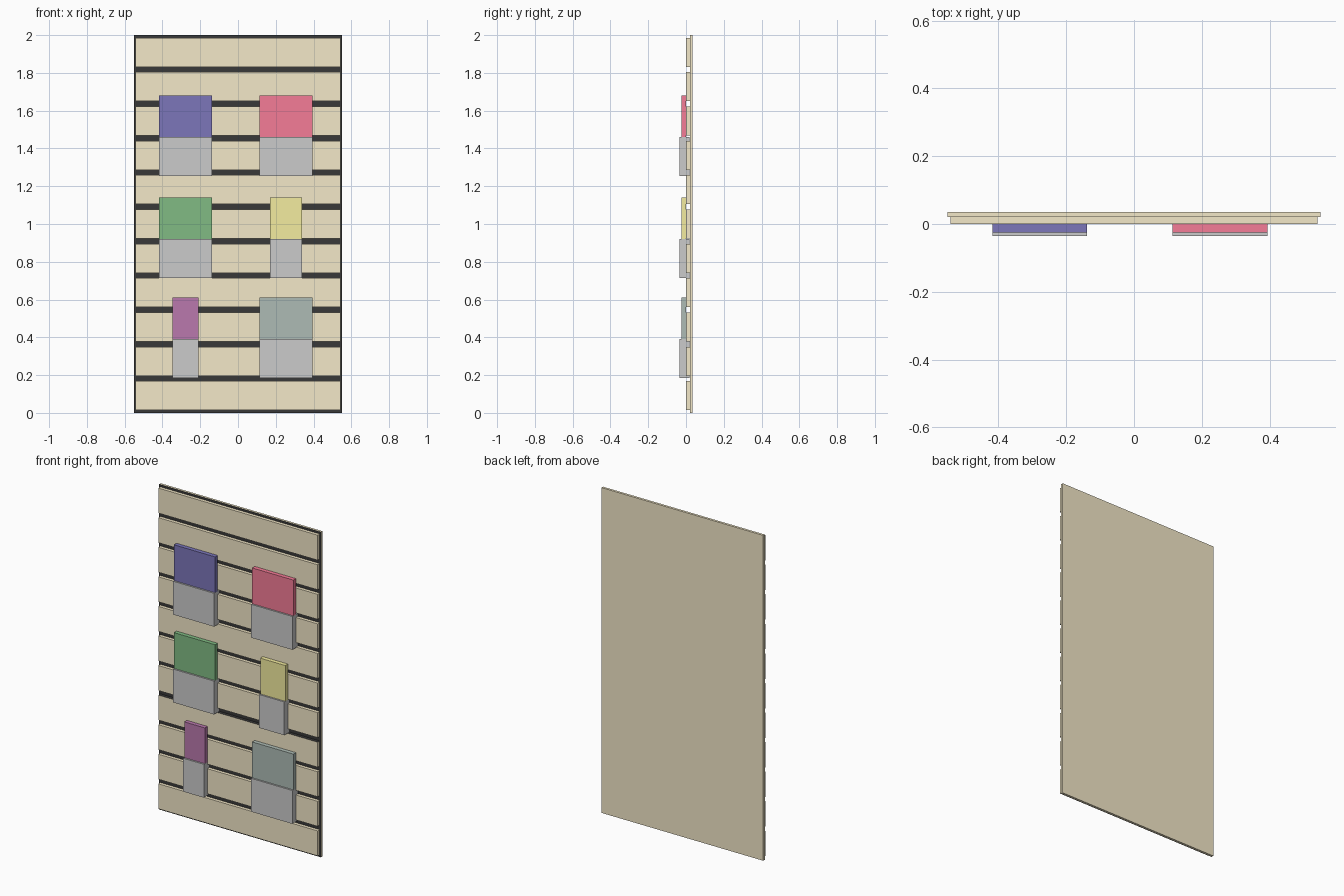
import bpy, bmesh

if "Cube" in bpy.data.objects:
    bpy.data.objects.remove(bpy.data.objects["Cube"])


def material(name, rgb):
    m = bpy.data.materials.new(name)
    m.diffuse_color = (*rgb, 1)
    m.use_nodes = True
    m.node_tree.nodes["Principled BSDF"].inputs["Base Color"].default_value = m.diffuse_color
    return m


def box(name, x, y, z, mat=None):
    """Box from (min, max) ranges on each axis."""
    bm = bmesh.new()
    bmesh.ops.create_cube(bm, size=1)
    for v in bm.verts:
        v.co = [r[0] if c < 0 else r[1] for c, r in zip(v.co, (x, y, z))]
    me = bpy.data.meshes.new(name)
    bm.to_mesh(me)
    bm.free()
    ob = bpy.data.objects.new(name, me)
    bpy.context.collection.objects.link(ob)
    if mat:
        me.materials.append(mat)
    return ob


def paint_side(ob, mat, axis, sign):
    """Give the one face that points along an axis a second material."""
    ob.data.materials.append(mat)
    for p in ob.data.polygons:
        if p.normal[axis] * sign > 0.9:
            p.material_index = 1


wood = material("wood", (0.90, 0.81, 0.58))
black = material("groove_black", (0.04, 0.04, 0.04))

# Backing board, black on its front so the grooves read dark
panel = box("back_panel", (-0.55, 0.55), (0.02, 0.035), (0, 2), wood)
paint_side(panel, black, 1, -1)

# Eleven evenly spaced slats
COUNT, GAP = 11, 0.028
pitch = 2 / COUNT
for i in range(COUNT):
    slat = box(f"slat_{i + 1}", (-0.542, 0.542), (0, 0.02),
               (i * pitch + GAP / 2, (i + 1) * pitch - GAP / 2), wood)
    if i == 3:
        paint_side(slat, black, 2, 1)

# Pocket holders with a coloured booklet standing in each:
# colour name, centre x, width, holder bottom z, holder top z, colour
displays = [
    ("blue", -0.278, 0.28, 1.255, 1.46, (0.20, 0.18, 0.49)),
    ("red", 0.254, 0.28, 1.255, 1.46, (0.91, 0.20, 0.31)),
    ("green", -0.278, 0.28, 0.715, 0.92, (0.22, 0.50, 0.23)),
    ("yellow", 0.254, 0.17, 0.715, 0.92, (0.90, 0.84, 0.35)),
    ("purple", -0.278, 0.14, 0.185, 0.39, (0.49, 0.19, 0.42)),
    ("teal", 0.254, 0.28, 0.185, 0.39, (0.42, 0.50, 0.46)),
]
for name, cx, w, z0, z1, rgb in displays:
    xs = (cx - w / 2, cx + w / 2)
    box(f"{name}_holder", xs, (-0.035, 0.018), (z0, z1))
    box(f"{name}_booklet", xs, (-0.025, 0), (z1, z1 + 0.22), material(name, rgb))
